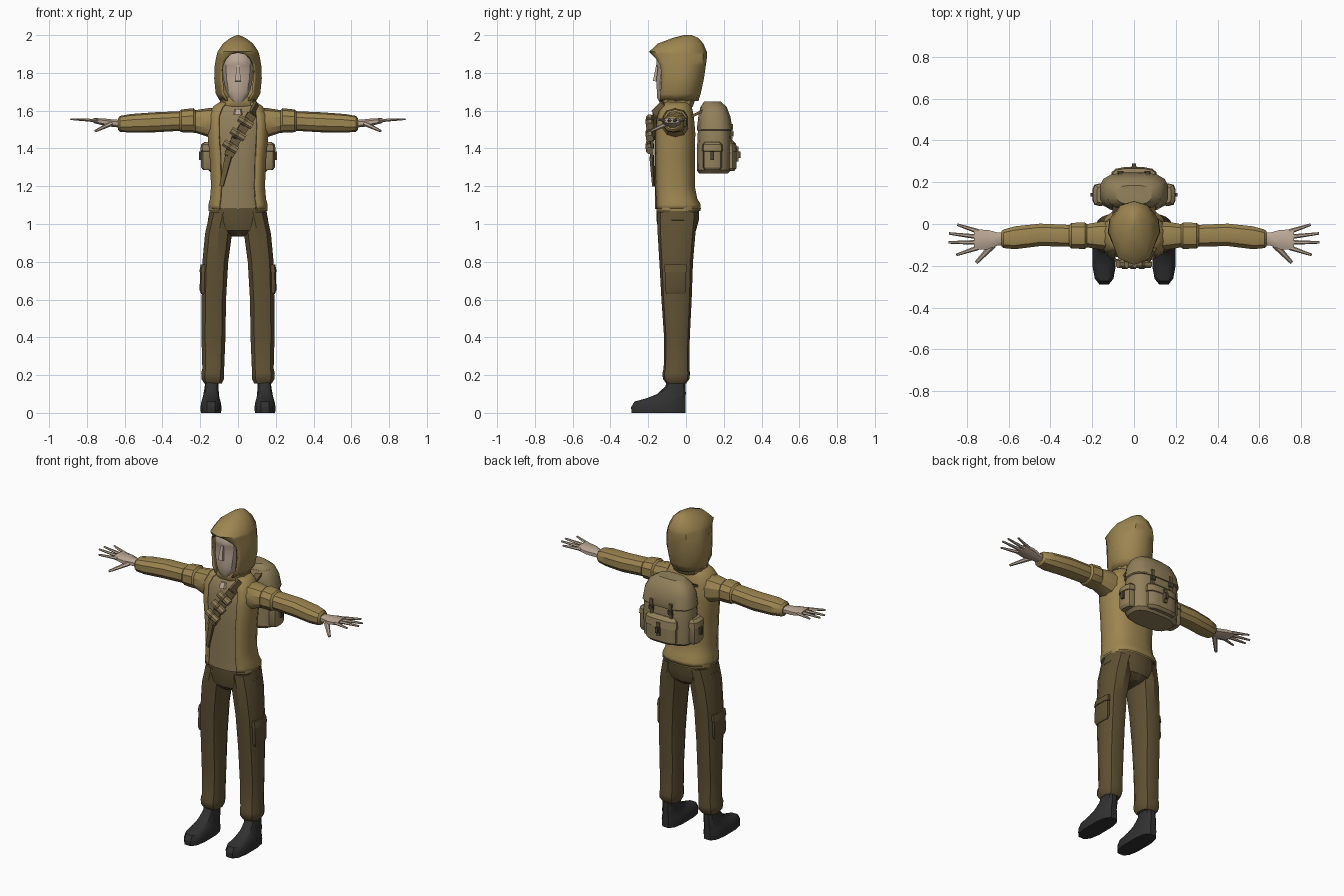
import bpy, bmesh, math
from mathutils import Vector, Matrix


def mat(name, r, g, b):
    m = bpy.data.materials.new(name)
    m.diffuse_color = (r, g, b, 1)
    return m


JACKET = mat("ochre_cloth", .335, .235, .082)
SHIRT = mat("tan_shirt", .285, .21, .105)
PACK = mat("tan_canvas", .285, .215, .105)
TROUSER = mat("brown_cloth", .115, .082, .034)
BOOT = mat("black_leather", .03, .03, .031)
SKIN = mat("skin", .50, .39, .30)
STRAP = mat("dark_webbing", .15, .105, .045)
BUCKLE = mat("buckle", .07, .06, .04)


def finish(name, bm, m, angle=32):
    bmesh.ops.remove_doubles(bm, verts=bm.verts, dist=.0005)
    bmesh.ops.recalc_face_normals(bm, faces=bm.faces)
    me = bpy.data.meshes.new(name)
    bm.to_mesh(me)
    bm.free()
    me.materials.append(m)
    ob = bpy.data.objects.new(name, me)
    bpy.context.collection.objects.link(ob)
    bpy.ops.object.select_all(action='DESELECT')
    ob.select_set(True)
    bpy.context.view_layer.objects.active = ob
    bpy.ops.object.shade_smooth_by_angle(angle=math.radians(angle))
    return ob


def thicken(ob, t, offset):
    s = ob.modifiers.new("thickness", 'SOLIDIFY')
    s.thickness, s.offset = t, offset


def loft(name, rings, m, n=10, power=2.4, axis='Z', side=1, skip=None):
    """Skin through superellipse rings (along, centre u, centre v, radius u, radius v)."""
    bm = bmesh.new()
    loops = []
    for a, cu, cv, ru, rv in rings:
        loop = []
        for i in range(n):
            t = 2 * math.pi * (i + .5) / n
            c, s = math.cos(t), math.sin(t)
            u = cu + ru * math.copysign(abs(c) ** (2 / power), c)
            v = cv + rv * math.copysign(abs(s) ** (2 / power), s)
            p = (u, v, a) if axis == 'Z' else (a, u, v)
            loop.append(bm.verts.new((p[0] * side, p[1], p[2])))
        loops.append(loop)
    for lo, hi in zip(loops, loops[1:]):
        for i in range(n):
            j = (i + 1) % n
            if not (skip and i in skip):
                bm.faces.new((lo[i], lo[j], hi[j], hi[i]))
    if not skip:
        bm.faces.new(loops[0])
        bm.faces.new(loops[-1])
    return finish(name, bm, m)


def bar(name, p, q, w, h, m, taper=1, sides=4):
    """Prism from p to q, w wide (level) and h high."""
    p, q = Vector(p), Vector(q)
    d = q - p
    k = math.sqrt(.5) if sides == 4 else .5
    bm = bmesh.new()
    bmesh.ops.create_cone(bm, cap_ends=True, segments=sides, radius1=k, radius2=k * taper,
                          depth=d.length,
                          matrix=Matrix.Rotation(math.pi / sides, 4, 'Z'))
    rot = d.to_track_quat('Z', 'Y').to_matrix().to_4x4()
    bm.transform(Matrix.Translation((p + q) / 2) @ rot @ Matrix.Diagonal((w, h, 1, 1)))
    return finish(name, bm, m)


# Torso: full shirt, with an open jacket shell over it
torso = [(1.08, 0, -.048, .147, .117), (1.10, 0, -.048, .148, .117), (1.13, 0, -.057, .14, .108),
         (1.2, 0, -.065, .134, .102), (1.35, 0, -.066, .141, .103), (1.48, 0, -.064, .153, .104),
         (1.57, 0, -.062, .152, .094), (1.615, 0, -.058, .125, .08), (1.645, 0, -.05, .08, .065)]
loft("shirt", torso, SHIRT, 16, 2.6)
jacket = loft("jacket", torso, JACKET, 16, 2.6, skip=(10, 11, 12))
thicken(jacket, .011, 1)
loft("jacket_hem", [(1.07, 0, -.048, .158, .126), (1.10, 0, -.048, .158, .126),
                    (1.105, 0, -.05, .15, .12)], JACKET, 16, 2.6, skip=(10, 11, 12))

# Collar, neck, head
loft("collar", [(1.605, 0, -.05, .075, .07), (1.625, 0, -.048, .098, .088),
                (1.655, 0, -.045, .098, .095), (1.672, 0, -.045, .085, .09)], JACKET, 12)
loft("neck", [(1.58, 0, -.1, .035, .07), (1.61, 0, -.1, .028, .05)], SKIN, 8)
loft("head", [(1.64, 0, -.09, .035, .05), (1.67, 0, -.09, .05, .066), (1.71, 0, -.075, .068, .082),
              (1.77, 0, -.065, .08, .094), (1.825, 0, -.06, .084, .092), (1.84, 0, -.06, .084, .098),
              (1.87, 0, -.06, .083, .1), (1.93, 0, -.05, .06, .075)], SKIN, 12, 2.5)
bar("nose", (0, -.155, 1.755), (0, -.148, 1.84), .03, .04, SKIN, .5)

# Hood: rows of (height, half width, front y, back y, half opening)
hood_rows = [(1.65, .095, -.14, .065, .06), (1.69, .118, -.135, .078, .082),
             (1.77, .126, -.13, .095, .09), (1.84, .123, -.135, .105, .088),
             (1.875, .117, -.16, .11, .07), (1.898, .112, -.182, .11, .042),
             (1.912, .108, -.195, .11, 0), (1.955, .08, -.15, .092, 0),
             (1.985, .04, -.07, .065, 0), (2.0, .006, -.01, .03, 0)]
bm = bmesh.new()
grid = []
for z, rx, yf, yb, w in hood_rows:
    d = yb - yf
    half = [(w, yf), (max(rx * .7, w * 1.08), yf + .1 * d), (rx, yf + .4 * d),
            (rx * .93, yf + .68 * d), (rx * .55, yb - .07 * d), (0, yb)]
    row = half + [(-x, y) for x, y in half[-2::-1]]
    grid.append([bm.verts.new((x, y, z)) for x, y in row])
for lo, hi in zip(grid, grid[1:]):
    for i in range(len(lo) - 1):
        bm.faces.new((lo[i], lo[i + 1], hi[i + 1], hi[i]))
bm.faces.new(grid[-1])
thicken(finish("hood", bm, JACKET, 40), .01, -1)

# Hips
loft("hips", [(.935, 0, -.05, .04, .07), (.965, 0, -.047, .12, .1), (1.02, 0, -.044, .163, .112),
              (1.10, 0, -.044, .148, .112)], TROUSER, 14)

for s, tag in ((-1, "right"), (1, "left")):
    # Leg with gathered ankle, cargo pocket, boot
    loft(tag + "_leg", [(.155, .132, -.052, .048, .052), (.18, .134, -.052, .062, .07),
                        (.21, .134, -.052, .063, .073), (.235, .131, -.05, .06, .068),
                        (.4, .13, -.048, .066, .068), (.6, .128, -.05, .067, .08),
                        (.8, .12, -.052, .071, .089), (.95, .103, -.05, .074, .1),
                        (1.06, .08, -.045, .072, .105)], TROUSER, 10, 2.6, side=s)
    loft(tag + "_cargo_pocket", [(.63, .182, -.055, .014, .05), (.65, .183, -.055, .021, .058),
                                 (.745, .18, -.055, .022, .058), (.747, .18, -.055, .026, .062),
                                 (.785, .178, -.055, .02, .06)], TROUSER, 8, 4, side=s)
    loft(tag + "_boot", [(0, .143, -.146, .055, .146), (.03, .143, -.146, .057, .148),
                         (.06, .143, -.138, .052, .138), (.078, .143, -.105, .046, .104),
                         (.1, .142, -.077, .042, .078), (.14, .14, -.056, .037, .055),
                         (.19, .136, -.05, .04, .046)], BOOT, 12, 2.8, side=s)
    # Sleeve with a turned fold at the upper arm
    loft(tag + "_sleeve", [(.08, -.06, 1.53, .075, .083), (.16, -.056, 1.537, .07, .076),
                           (.225, -.056, 1.543, .058, .06), (.235, -.056, 1.548, .066, .065),
                           (.30, -.056, 1.546, .064, .06), (.31, -.056, 1.545, .054, .052),
                           (.45, -.052, 1.538, .056, .053), (.57, -.066, 1.533, .057, .049),
                           (.625, -.071, 1.53, .046, .042), (.635, -.071, 1.53, .036, .03)],
         JACKET, 10, 2.4, 'X', s)
    # Hand
    loft(tag + "_palm", [(.61, -.071, 1.53, .032, .022), (.655, -.072, 1.533, .034, .021),
                         (.70, -.075, 1.538, .05, .021), (.765, -.075, 1.548, .052, .014)],
         SKIN, 8, 2.4, 'X', s)
    for i, (by, tx, ty) in enumerate(((-.036, .845, -.003), (-.062, .885, -.045),
                                      (-.088, .888, -.088), (-.113, .85, -.148))):
        bar(f"{tag}_finger_{i + 1}", (s * .745, by, 1.547), (s * tx, ty, 1.555),
            .024, .02, SKIN, .5, 6)
    bar(tag + "_thumb", (s * .675, -.1, 1.53), (s * .755, -.185, 1.492), .034, .026, SKIN, .5, 6)
    # Pack side pocket with flap and buckle
    loft(tag + "_side_pocket", [(1.285, .16, .14, .026, .042), (1.30, .162, .14, .034, .05),
                                (1.385, .162, .14, .034, .05), (1.387, .162, .14, .039, .055),
                                (1.42, .16, .14, .037, .053), (1.435, .155, .14, .024, .04)],
         PACK, 10, 3, side=s)
    bar(tag + "_side_buckle", (s * .2, .14, 1.34), (s * .2, .14, 1.385), .014, .018, BUCKLE)
    # Pack lid strap, its buckle and the shoulder strap
    bar(tag + "_lid_strap", (s * .065, .238, 1.43), (s * .065, .243, 1.53), .02, .012, STRAP)
    bar(tag + "_lid_buckle", (s * .065, .244, 1.465), (s * .065, .246, 1.49), .028, .014, BUCKLE)
    bar(tag + "_shoulder_strap", (s * .085, .03, 1.57), (s * .085, .09, 1.6), .035, .014, STRAP)

# Backpack
loft("pack_body", [(1.268, 0, .145, .14, .078), (1.285, 0, .148, .158, .092),
                   (1.42, 0, .15, .163, .092), (1.54, 0, .15, .155, .086),
                   (1.62, 0, .145, .13, .07)], PACK, 16, 2.9)
loft("pack_lid", [(1.495, 0, .152, .16, .094), (1.5, 0, .152, .166, .096),
                  (1.57, 0, .15, .155, .086), (1.62, 0, .146, .13, .07),
                  (1.648, 0, .14, .085, .045)], PACK, 16, 2.9)
loft("back_pocket", [(1.28, 0, .225, .085, .03), (1.295, 0, .228, .102, .04),
                     (1.38, 0, .228, .102, .04), (1.382, 0, .228, .11, .045),
                     (1.425, 0, .226, .106, .04), (1.445, 0, .22, .085, .025)], PACK, 12, 3.2)
bar("back_pocket_strap", (0, .271, 1.33), (0, .271, 1.41), .022, .012, STRAP)
bar("back_pocket_buckle", (0, .276, 1.35), (0, .276, 1.385), .018, .026, BUCKLE)

# Bandolier strap across the chest with pouches
path = [(.1, -.115, 1.63), (.075, -.165, 1.58), (-.01, -.181, 1.45), (-.05, -.182, 1.36),
        (-.088, -.172, 1.2)]
for i, (p, q) in enumerate(zip(path, path[1:])):
    bar(f"bandolier_strap_{i + 1}", p, q, .016, .05 if i < 3 else .035, STRAP,
        .6 if i == 3 else 1)
for i, (x, z) in enumerate(((-.04, 1.41), (0, 1.475), (.04, 1.54))):
    bar(f"bandolier_pouch_{i + 1}", (x - .036, -.192, z + .022), (x + .036, -.192, z - .022),
        .042, .042, PACK, 1, 8)
    bar(f"pouch_band_{i + 1}", (x - .012, -.192, z + .0075), (x + .004, -.192, z - .0025),
        .049, .049, STRAP, 1, 8)
